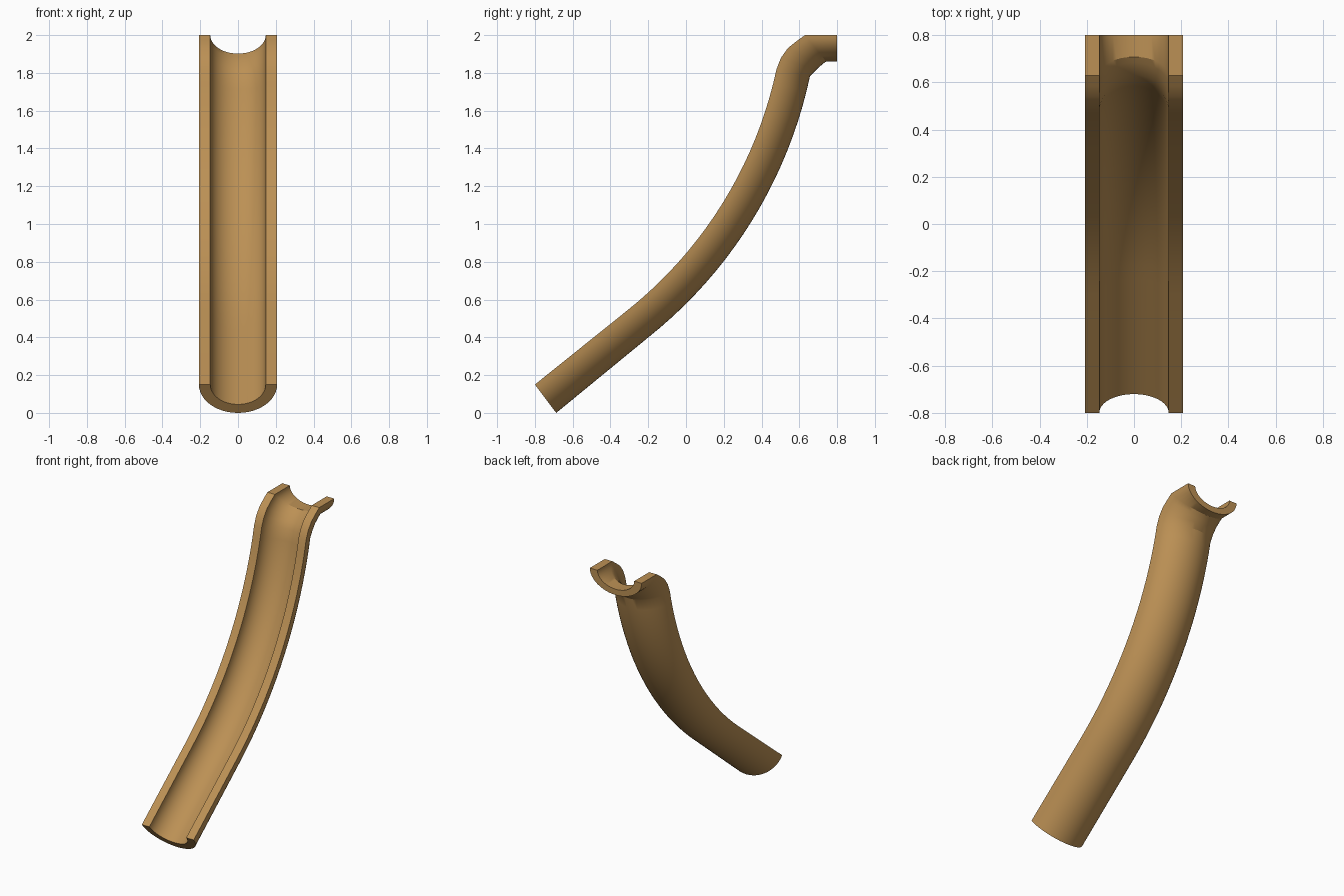
import bpy, bmesh, math

cube = bpy.data.objects.get("Cube")
if cube:
    bpy.data.objects.remove(cube, do_unlink=True)

OUTER, INNER = 0.207, 0.147      # half widths of the trough
INNER_DEPTH = 0.7                # inner depth as a share of outer depth
SIDES = 24                       # segments across the half pipe

# One colour
mat = bpy.data.materials.new("tan plastic")
mat.use_nodes = True
tan = (0.50, 0.28, 0.09, 1)
mat.diffuse_color = tan
mat.node_tree.nodes["Principled BSDF"].inputs["Base Color"].default_value = tan

# Stations along the slide: (rim y, rim z), (underside y, underside z)
stations = [((-0.8, 0.15), (-0.687, 0.0))]
cy, cz, radius, depth = -1.697, 2.283, 2.225, 0.181
STEPS = 20
for i in range(STEPS + 1):
    a = math.radians(38.5 + (78 - 38.5) * i / STEPS)
    s, c = math.sin(a), math.cos(a)
    stations.append(((cy + radius * s, cz - radius * c),
                     (cy + (radius + depth) * s, cz - (radius + depth) * c)))
# Bend into the level top lip
stations += [((0.503, 1.88), (0.688, 1.815)),
             ((0.54, 1.932), (0.71, 1.835)),
             ((0.585, 1.968), (0.726, 1.849)),
             ((0.63, 2.0), (0.742, 1.86)),
             ((0.8, 2.0), (0.8, 1.86))]


def half_ellipse(width, share, rim, low):
    """Points from one rim, under the trough, to the other rim."""
    points = []
    for k in range(SIDES + 1):
        t = math.pi * k / SIDES
        d = math.sin(t) * share
        points.append((-width * math.cos(t),
                       rim[0] + (low[0] - rim[0]) * d,
                       rim[1] + (low[1] - rim[1]) * d))
    return points


# Half-pipe slide: closed U section lofted through the stations
bm = bmesh.new()
rings = []
for rim, low in stations:
    section = half_ellipse(OUTER, 1, rim, low)
    section += reversed(half_ellipse(INNER, INNER_DEPTH, rim, low))
    rings.append([bm.verts.new(p) for p in section])
n = len(rings[0])
for a, b in zip(rings, rings[1:]):
    for k in range(n):
        m = (k + 1) % n
        bm.faces.new((a[k], a[m], b[m], b[k]))
# End caps between outer and inner walls
for ring in (rings[0], rings[-1]):
    for k in range(SIDES):
        bm.faces.new((ring[k], ring[k + 1], ring[n - 2 - k], ring[n - 1 - k]))
bmesh.ops.recalc_face_normals(bm, faces=bm.faces)

mesh = bpy.data.meshes.new("slide_trough")
bm.to_mesh(mesh)
bm.free()
mesh.materials.append(mat)
slide = bpy.data.objects.new("slide_trough", mesh)
bpy.context.collection.objects.link(slide)
bpy.ops.object.select_all(action="DESELECT")
slide.select_set(True)
bpy.context.view_layer.objects.active = slide
bpy.ops.object.shade_smooth_by_angle(angle=math.radians(30))
